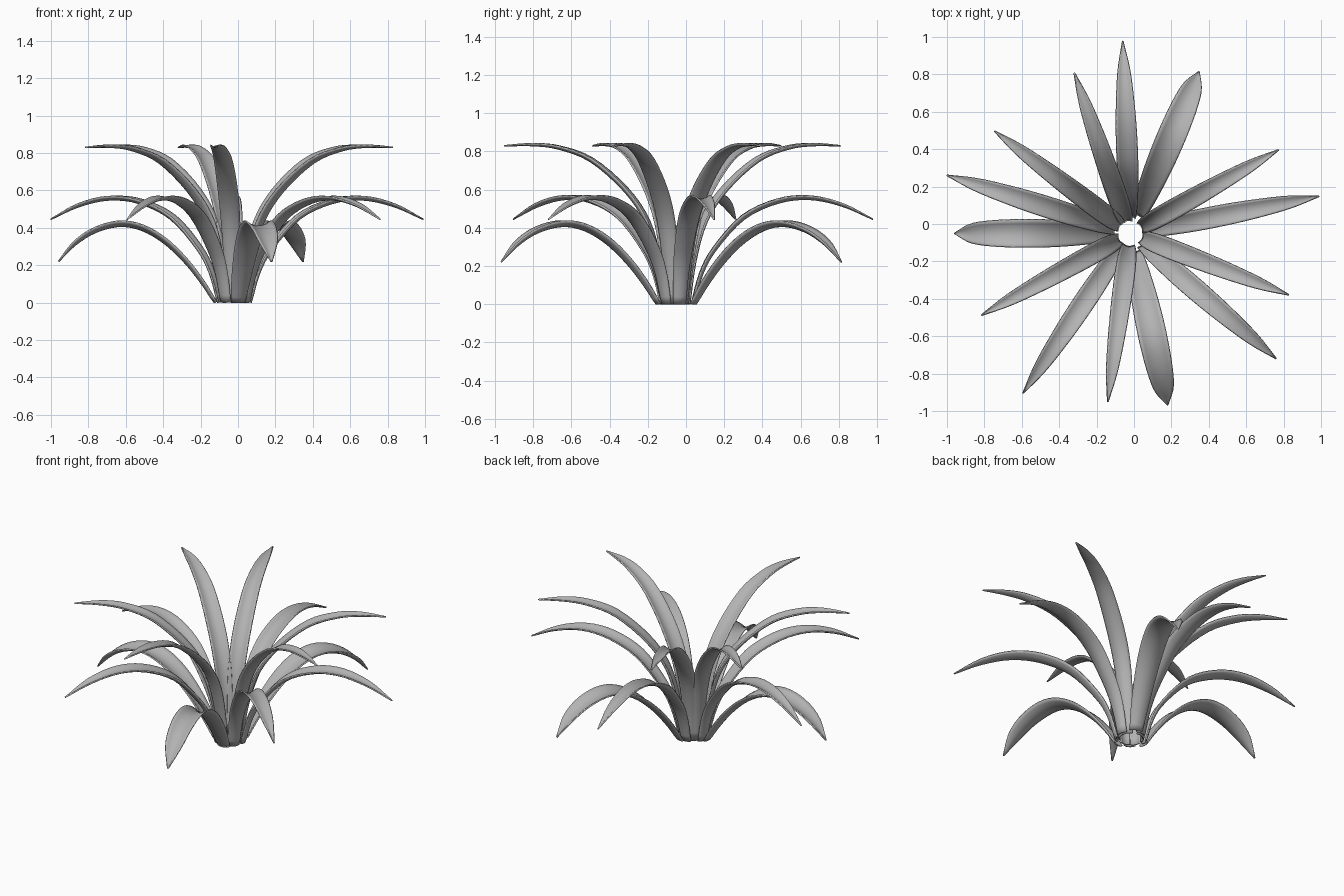
import bpy, bmesh, math
from mathutils import Vector

if "Cube" in bpy.data.objects:
    bpy.data.objects.remove(bpy.data.objects["Cube"])

STEPS, ACROSS = 28, 8
CENTRE = (-0.02, -0.05)

leaf_grey = bpy.data.materials.new("leaf grey")
leaf_grey.diffuse_color = (0.45, 0.45, 0.45, 1)
leaf_grey.use_nodes = True
leaf_grey.node_tree.nodes["Principled BSDF"].inputs["Base Color"].default_value = leaf_grey.diffuse_color


def catmull(pts, t):
    """Smooth point at t in 0..1 through the control points."""
    n = len(pts) - 1
    i = min(int(t * n), n - 1)
    u = t * n - i
    p1, p2 = pts[i], pts[i + 1]
    p0 = pts[i - 1] if i > 0 else 2 * p1 - p2
    p3 = pts[i + 2] if i + 2 <= n else 2 * p2 - p1
    return 0.5 * (2 * p1 + (p2 - p0) * u + (2 * p0 - 5 * p1 + 4 * p2 - p3) * u * u
                  + (3 * p1 - p0 - 3 * p2 + p3) * u ** 3)


def leaf_mesh(name, path, widths):
    """Channelled blade along +x; path is (radius, height), widths match it."""
    pts = [Vector((r, z, w)) for (r, z), w in zip(path, widths)]
    bm = bmesh.new()
    rows = []
    for s in range(STEPS + 1):
        t = s / STEPS
        p = catmull(pts, t)
        d = catmull(pts, min(t + 0.01, 1)) - catmull(pts, max(t - 0.01, 0))
        tan = Vector((d.x, d.y)).normalized()
        nor = Vector((-tan.y, tan.x))
        half = max(p.z, 0.003) / 2
        row = []
        for k in range(ACROSS + 1):
            u = 2 * k / ACROSS - 1
            lift = half * 0.38 * (u * u - 0.5)      # rims curl up and inward
            row.append(bm.verts.new((p.x + nor.x * lift, half * u,
                                     max(p.y + nor.y * lift, 0))))
        rows.append(row)
    for a, b in zip(rows, rows[1:]):
        for k in range(ACROSS):
            bm.faces.new((a[k], b[k], b[k + 1], a[k + 1]))
    bm.normal_update()
    me = bpy.data.meshes.new(name)
    bm.to_mesh(me)
    bm.free()
    me.materials.append(leaf_grey)
    return me


# Three leaf shapes: profile, widths, and the tip positions of every copy
KINDS = {
    "tall_leaf": (
        [(.065, .0), (.095, .22), (.155, .43), (.27, .60), (.45, .755),
         (.62, .82), (.76, .836), (.91, .83)],
        [.065, .085, .10, .105, .097, .08, .055, .004],
        [(.78, .40), (.83, -.38), (-.14, -.95), (-.82, -.49), (-.75, .50), (-.32, .81)]),
    "middle_leaf": (
        [(.085, .0), (.13, .16), (.20, .29), (.35, .455), (.53, .54),
         (.70, .558), (.87, .52), (1.03, .445)],
        [.065, .08, .095, .11, .11, .095, .065, .004],
        [(1.0, .15), (.76, -.72), (-.59, -.90), (-1.0, .26), (-.06, .98)]),
    "low_leaf": (
        [(.10, .0), (.17, .11), (.26, .225), (.37, .33), (.49, .40),
         (.61, .422), (.74, .39), (.85, .32), (.94, .22)],
        [.075, .10, .12, .138, .148, .148, .135, .10, .006],
        [(.35, .82), (.18, -.97), (-.96, -.05)]),
}

for name, (path, widths, tips) in KINDS.items():
    me = leaf_mesh(name, path, widths)
    for i, (x, y) in enumerate(tips):
        ob = bpy.data.objects.new(f"{name}_{i + 1}", me)
        bpy.context.collection.objects.link(ob)
        ob.location = (CENTRE[0], CENTRE[1], 0)
        ob.rotation_euler.z = math.atan2(y - CENTRE[1], x - CENTRE[0])
        thick = ob.modifiers.new("thickness", 'SOLIDIFY')
        thick.thickness = 0.008
        thick.offset = 0
        bpy.ops.object.select_all(action='DESELECT')
        ob.select_set(True)
        bpy.context.view_layer.objects.active = ob
        bpy.ops.object.shade_smooth_by_angle(angle=math.radians(40))
